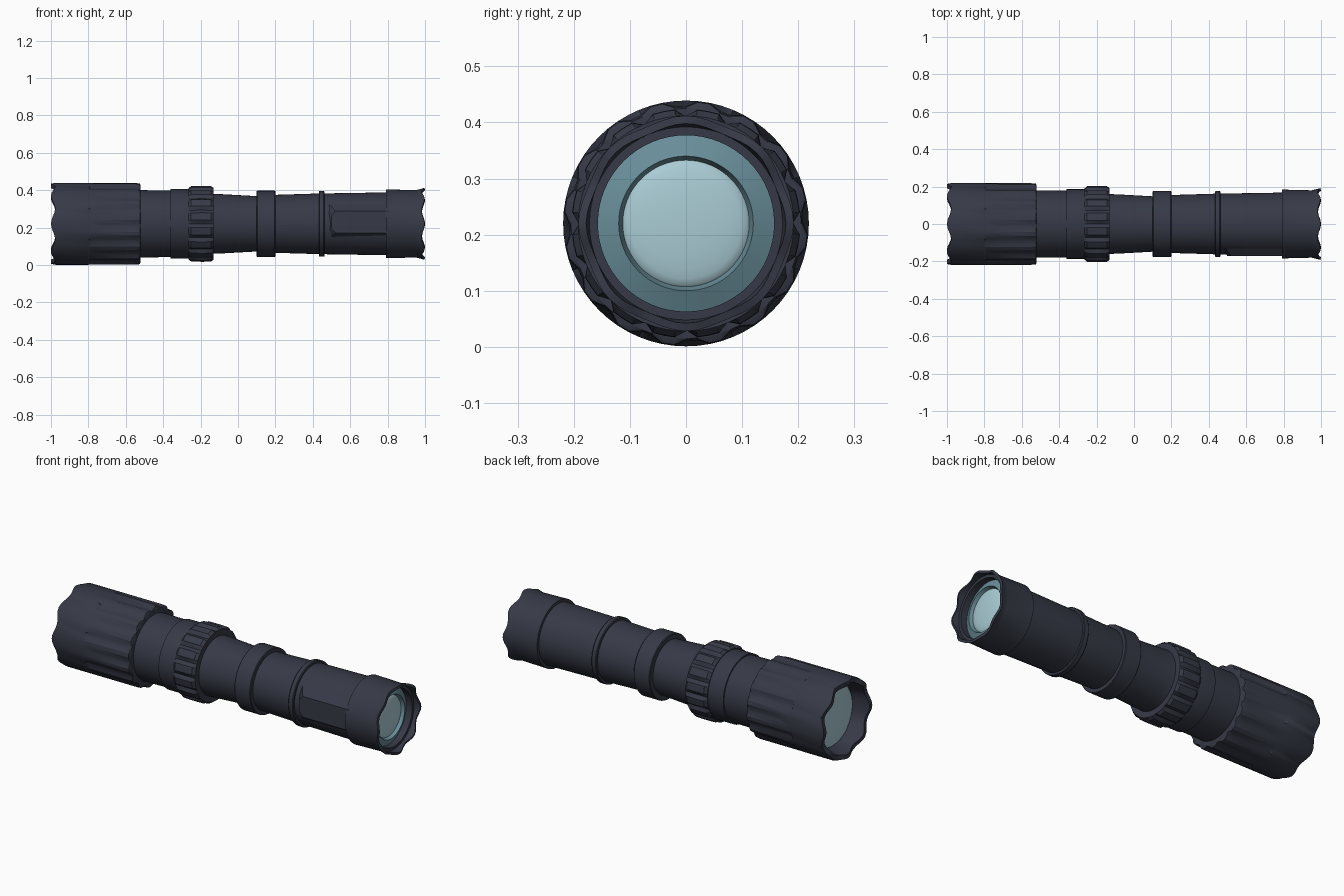
import bpy, bmesh, math

if "Cube" in bpy.data.objects:
    bpy.data.objects.remove(bpy.data.objects["Cube"])

N = 64          # segments around the optical axis
ZC = 0.22       # height of the axis


def material(name, rgb):
    m = bpy.data.materials.new(name)
    m.diffuse_color = (*rgb, 1)
    m.use_nodes = True
    m.node_tree.nodes["Principled BSDF"].inputs["Base Color"].default_value = m.diffuse_color
    return m


DARK = material("dark slate housing", (0.037, 0.042, 0.062))
TEAL = material("teal lens rim", (0.14, 0.27, 0.32))
GLASS = material("pale blue glass", (0.40, 0.60, 0.66))


def finish(bm, name, mat, angle=30):
    bmesh.ops.remove_doubles(bm, verts=bm.verts, dist=1e-5)
    bmesh.ops.recalc_face_normals(bm, faces=bm.faces)
    me = bpy.data.meshes.new(name)
    bm.to_mesh(me)
    bm.free()
    me.materials.append(mat)
    ob = bpy.data.objects.new(name, me)
    bpy.context.collection.objects.link(ob)
    bpy.ops.object.select_all(action='DESELECT')
    bpy.context.view_layer.objects.active = ob
    ob.select_set(True)
    bpy.ops.object.shade_smooth_by_angle(angle=math.radians(angle))
    return ob


def lathe(name, profile, mat, tweak=None, n=N, angle=30):
    """Spin (x, r) points about the x axis; tweak(row, seg, x, r) alters points."""
    bm = bmesh.new()
    rows = []
    for k, (x, r) in enumerate(profile):
        row = []
        for i in range(n):
            a = 2 * math.pi * i / n
            px, pr = tweak(k, i, x, r) if tweak else (x, r)
            row.append(bm.verts.new((px, pr * math.cos(a), ZC + pr * math.sin(a))))
        rows.append(row)
    for r0, r1 in zip(rows, rows[1:]):
        for i in range(n):
            j = (i + 1) % n
            bm.faces.new((r0[i], r0[j], r1[j], r1[i]))
    return finish(bm, name, mat, angle)


def lens(name, x, r, bulge, mat, steps=6):
    """Domed disc bulging along x."""
    prof = [(x + bulge * math.cos(t), r * math.sin(t))
            for t in (math.pi / 2 * s / steps for s in range(steps + 1))]
    return lathe(name, prof, mat)


# Objective head: scalloped mouth, recessed barrel, long grip grooves
def head_shape(k, i, x, r):
    if k in (1, 2, 3):
        x += 0.011 * (1 - math.cos(8 * math.pi * 2 * i / N))
    if k in (6, 7, 8) and i % 4 in (0, 1):
        r -= 0.010
    if k == 6 and i % 8 < 4:
        x += 0.07
    return x, r


lathe("objective_head", [(-0.90, 0), (-0.90, 0.172), (-0.995, 0.190), (-1.0, 0.212),
                         (-0.975, 0.218), (-0.80, 0.219), (-0.795, 0.219),
                         (-0.55, 0.219), (-0.525, 0.217), (-0.52, 0.205),
                         (-0.52, 0.17)][:1] +
      [(-0.90, 0.172), (-1.0, 0.190), (-1.0, 0.214), (-0.975, 0.219),
       (-0.80, 0.219), (-0.79, 0.219), (-0.55, 0.219), (-0.525, 0.217),
       (-0.52, 0.205), (-0.52, 0.0)], DARK, head_shape)
lens("objective_lens", -0.905, 0.171, -0.025, GLASS)

# Main tube with tapered waist
lathe("main_tube", [(-0.53, 0), (-0.53, 0.18), (-0.36, 0.178), (-0.36, 0.186),
                    (-0.25, 0.186), (-0.13, 0.16), (-0.08, 0.158), (0.10, 0.148),
                    (0.20, 0.155), (0.43, 0.162), (0.80, 0.168), (0.80, 0)], DARK)


# Knurled focus ring
def knurl(k, i, x, r):
    if k in (2, 3, 4) and i % 4 == 0:
        r -= 0.014
    return x, r


lathe("focus_ring", [(-0.265, 0.15), (-0.265, 0.19), (-0.25, 0.203), (-0.19, 0.204),
                     (-0.145, 0.203), (-0.13, 0.192), (-0.13, 0.15)], DARK, knurl)

# Raised bands on the tube
for name, x0, x1, r in (("wide_band", 0.10, 0.20, 0.177),
                        ("narrow_band", 0.432, 0.462, 0.176)):
    lathe(name, [(x0, 0.14), (x0, r - 0.003), (x0 + 0.004, r), (x1 - 0.004, r),
                 (x1, r - 0.003), (x1, 0.14)], DARK)

# Flat control panel on the front side, with sloped edges
bm = bmesh.new()
rings = []
for y, hz, xa, xb in ((-0.13, 0.095, 0.47, 0.84), (-0.172, 0.058, 0.50, 0.80)):
    rings.append([bm.verts.new((x, y, ZC + 0.01 + z)) for x, z in
                  ((xa, -hz * .6), (xa + .02, -hz), (xb, -hz),
                   (xb, hz), (xa + .02, hz), (xa, hz * .6))])
bm.faces.new(rings[0])
bm.faces.new(rings[1])
for i in range(6):
    j = (i + 1) % 6
    bm.faces.new((rings[0][i], rings[0][j], rings[1][j], rings[1][i]))
finish(bm, "side_panel", DARK)


# Eyepiece housing with flared, scalloped rim and stepped recess
def eye_shape(k, i, x, r):
    if k in (3, 4, 5):
        w = 1 - math.cos(8 * math.pi * 2 * i / N)
        x -= 0.008 * w
        r -= 0.003 * w
    return x, r


lathe("eyepiece", [(0.79, 0.15), (0.79, 0.184), (0.95, 0.180), (0.975, 0.186),
                   (0.997, 0.192), (1.0, 0.178), (0.965, 0.172), (0.965, 0.157),
                   (0.92, 0.157), (0.92, 0)], DARK, eye_shape)

# Eyepiece glass: sloped teal ring and domed lens
lathe("eyepiece_ring", [(0.915, 0.158), (0.928, 0.157), (0.945, 0.120),
                        (0.935, 0.117), (0.915, 0.108)], TEAL)
lens("eyepiece_lens", 0.924, 0.114, 0.018, GLASS)
